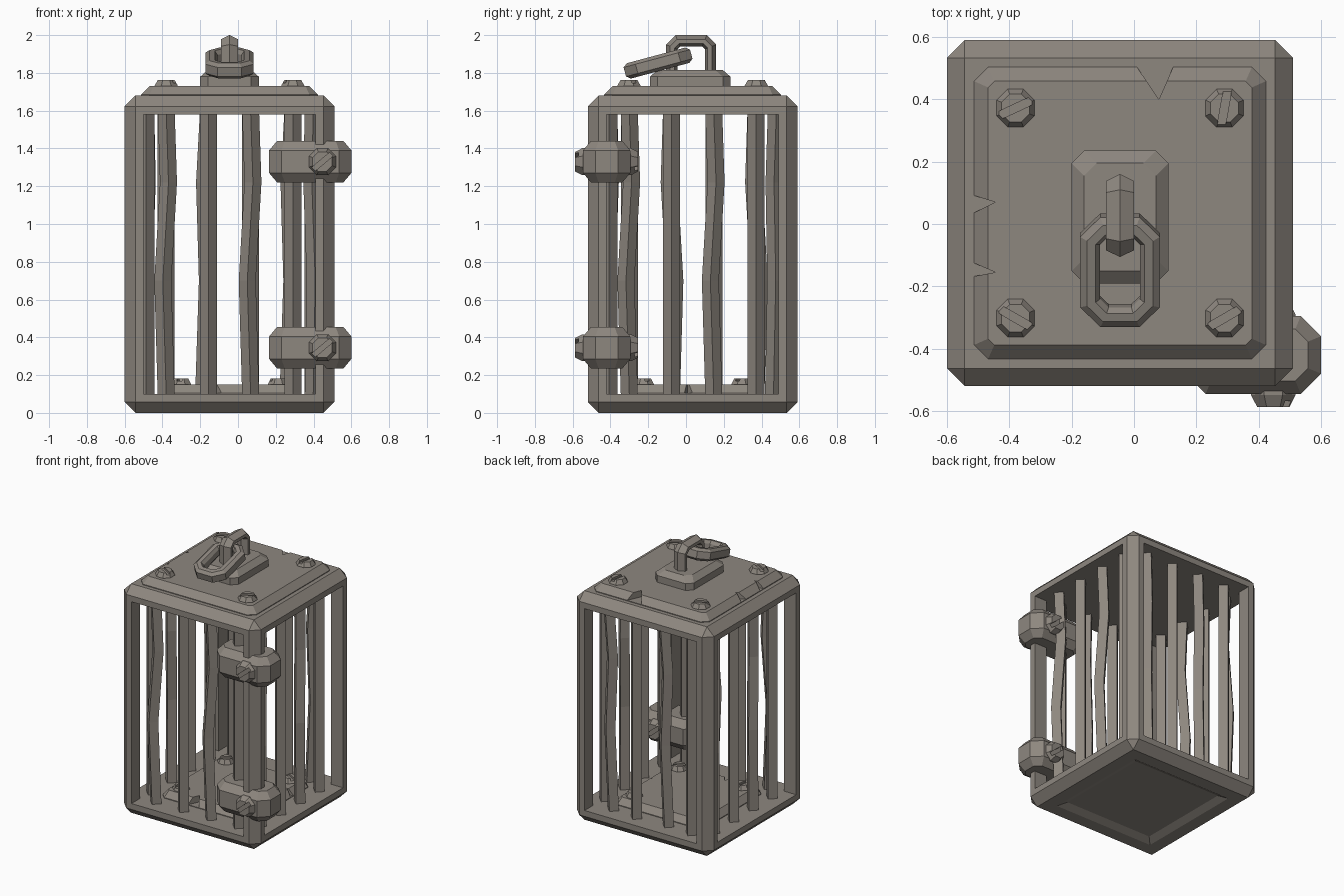
import bpy, bmesh, math, random
from mathutils import Matrix, Vector

if "Cube" in bpy.data.objects:
    bpy.data.objects.remove(bpy.data.objects["Cube"])

random.seed(7)
CX, CY = -0.045, 0.035          # centre of the cage body
iron = bpy.data.materials.new("warm_grey_iron")
iron.diffuse_color = (0.27, 0.243, 0.213, 1)
iron.use_nodes = True
iron.node_tree.nodes["Principled BSDF"].inputs["Base Color"].default_value = iron.diffuse_color


def finish(bm, name):
    bmesh.ops.recalc_face_normals(bm, faces=bm.faces)
    me = bpy.data.meshes.new(name)
    bm.to_mesh(me)
    bm.free()
    me.materials.append(iron)
    ob = bpy.data.objects.new(name, me)
    bpy.context.collection.objects.link(ob)
    return ob


def loft(name, rings, closed=False):
    """Skin a list of equal-length point rings; closed joins last to first."""
    bm = bmesh.new()
    vs = [[bm.verts.new(p) for p in r] for r in rings]
    n = len(rings[0])
    for i in range(len(vs) if closed else len(vs) - 1):
        a, b = vs[i], vs[(i + 1) % len(vs)]
        for k in range(n):
            bm.faces.new((a[k], a[(k + 1) % n], b[(k + 1) % n], b[k]))
    if not closed:
        bm.faces.new(vs[0])
        bm.faces.new(vs[-1])
    return finish(bm, name)


def box(name, lo, hi, bevel=0):
    lo, hi = Vector(lo), Vector(hi)
    bm = bmesh.new()
    bmesh.ops.create_cube(bm, size=1)
    for v in bm.verts:
        v.co = (lo + hi) / 2 + Vector(v.co[i] * (hi - lo)[i] for i in range(3))
    if bevel:
        bmesh.ops.bevel(bm, geom=bm.edges[:], offset=bevel, segments=1,
                        affect='EDGES', profile=0.5)
    return finish(bm, name)


def cut(ob, cutter):
    m = ob.modifiers.new("cut", 'BOOLEAN')
    m.operation, m.solver, m.object = 'DIFFERENCE', 'EXACT', cutter
    bpy.context.view_layer.update()
    dg = bpy.context.evaluated_depsgraph_get()
    me = bpy.data.meshes.new_from_object(ob.evaluated_get(dg))
    ob.modifiers.clear()
    ob.data = me
    bpy.data.objects.remove(cutter)


def octagon(a, b, c, z, x=0, y=0):
    """Rectangle of half sizes a, b with corners cut by c."""
    q = [(a, b - c), (a - c, b), (c - a, b), (-a, b - c),
         (-a, c - b), (c - a, -b), (a - c, -b), (a, c - b)]
    return [(x + u, y + v, z) for u, v in q]


def link(name, a, b, c, section, matrix):
    """Closed chain link: section is a list of (inset, height)."""
    ob = loft(name, [octagon(a - d, b - d, c - d * 0.586, h) for d, h in section], True)
    ob.data.transform(matrix)
    return ob


def bolt(name, matrix, r, h, angle):
    """Eight-sided slotted bolt head pointing along local z."""
    def ring(rad, z):
        return [(rad * math.cos(math.pi * (k / 4 + 0.125)),
                 rad * math.sin(math.pi * (k / 4 + 0.125)), z) for k in range(8)]
    ob = loft(name, [ring(r, -0.01), ring(r, h * 0.1), ring(r * 0.73, h)])
    slot = box("slot_cutter", (-r * 2, -0.013, h * 0.55), (r * 2, 0.013, h * 2))
    slot.data.transform(Matrix.Rotation(angle, 4, 'Z'))
    cut(ob, slot)
    ob.data.transform(matrix)


# Frame: bevelled block with window openings and a sunken underside
frame = box("cage_frame", (CX - 0.555, CY - 0.555, 0), (CX + 0.555, CY + 0.555, 1.68), 0.057)
W = 0.455
cut(frame, box("window_cutter", (CX - 1, CY - W, 0.10), (CX + 1, CY + W, 1.58)))
cut(frame, box("window_cutter", (CX - W, CY - 1, 0.10), (CX + W, CY + 1, 1.58)))
cut(frame, loft("base_cutter", [
    [(CX + s * u, CY + s * v, z) for u, v in ((1, 1), (-1, 1), (-1, -1), (1, -1))]
    for s, z in ((0.445, -0.02), (0.405, 0), (0.355, 0.025))]))


# Lid plate and floor plate: bevelled, chipped, bolted at the corners
def plate(name, scale, z, turn):
    ob = loft(name, [octagon(0.468, 0.468, 0.045, -0.005), octagon(0.468, 0.468, 0.045, 0.005),
                     octagon(0.423, 0.423, 0.02, 0.05)])
    chips = [[(0.04, 0.49), (0.125, 0.365), (0.18, 0.49)],
             [(-0.48, 0.06), (-0.40, 0.035), (-0.48, -0.005)],
             [(-0.48, -0.155), (-0.40, -0.19), (-0.48, -0.205)]]
    for c in chips:
        cut(ob, loft("chip_cutter", [[(x, y, h) for x, y in c] for h in (0.004, 0.1)]))
    place = (Matrix.Translation((CX, CY, z)) @ Matrix.Rotation(turn, 4, 'Z')
             @ Matrix.Diagonal((scale, scale, 1, 1)))
    ob.data.transform(place)
    for i, (sx, sy) in enumerate(((-1, -1), (1, -1), (1, 1), (-1, 1))):
        spot = place @ Vector((sx * 0.335, sy * 0.337, 0.05))
        bolt(name + "_bolt", Matrix.Translation(spot), 0.066 * (scale + 1) / 2, 0.032,
             math.radians((-30, 30, 80, 25)[i]))


plate("lid_plate", 1, 1.68, 0)
plate("floor_plate", 0.77, 0.10, math.pi)

# Bars: four per side, square section turned 45 degrees, every other one kinked
for side in range(4):
    turn = Matrix.Translation((CX, CY, 0)) @ Matrix.Rotation(side * math.pi / 2, 4, 'Z')
    for i, u in enumerate((-0.335, -0.112, 0.112, 0.335)):
        kink = (0, 0.012, -0.018, 0) if i in (0, 2) else (0, 0, 0, 0)
        if side == 2 and i in (0, 2):
            kink = (0.025, 0.02, 0.005, 0)
        rings = []
        for z, d in zip((0.09, 1.22, 0.70, 1.59), kink):
            rings.append((z, d))
        rings.sort()
        loft("cage_bar", [[turn @ Vector((u + d + 0.045 * p, -0.443 + d * 0.6 + 0.045 * q, z))
                           for p, q in ((1, 0), (0, 1), (-1, 0), (0, -1))] for z, d in rings])

# Clamps on the front right post, bolted front and back
for z in (0.345, 1.33):
    loft("corner_clamp", [octagon(0.2175 - d, 0.125 - d, 0.065 - d * 0.586, z + h, 0.3825, -0.42)
                          for d, h in ((0.042, -0.11), (0, -0.06), (0, 0.06), (0.042, 0.11))])
    for y, rot in ((-0.545, math.pi / 2), (-0.295, -math.pi / 2)):
        bolt("clamp_bolt", Matrix.Translation((0.447, y, z)) @ Matrix.Rotation(rot, 4, 'X'),
             0.077, 0.042, math.radians(40))

# Hanger pedestal on the lid
loft("hanger_pedestal", [octagon(a, b, 0.04, z, CX, 0.022) for a, b, z in
                         ((0.155, 0.213, 1.72), (0.155, 0.213, 1.78), (0.115, 0.173, 1.815))])

# Upright shackle with ridged cross-section
link("hanger_shackle", 0.133, 0.14, 0.05,
     [(0, 0), (0.022, 0.045), (0.045, 0.045), (0.06, 0), (0.045, -0.045), (0.022, -0.045)],
     Matrix.Translation((CX, 0.027, 1.86))
     @ Matrix(((0, 0, 1, 0), (1, 0, 0, 0), (0, 1, 0, 0), (0, 0, 0, 1))))

# Loose chain link hanging forward, tilted
link("chain_link", 0.128, 0.182, 0.065,
     [(0, -0.025), (0, 0.025), (0.022, 0.042), (0.05, 0.042), (0.064, 0.02),
      (0.064, -0.02), (0.05, -0.042), (0.022, -0.042)],
     Matrix.Translation((CX, -0.148, 1.852)) @ Matrix.Rotation(math.radians(15), 4, 'X'))
